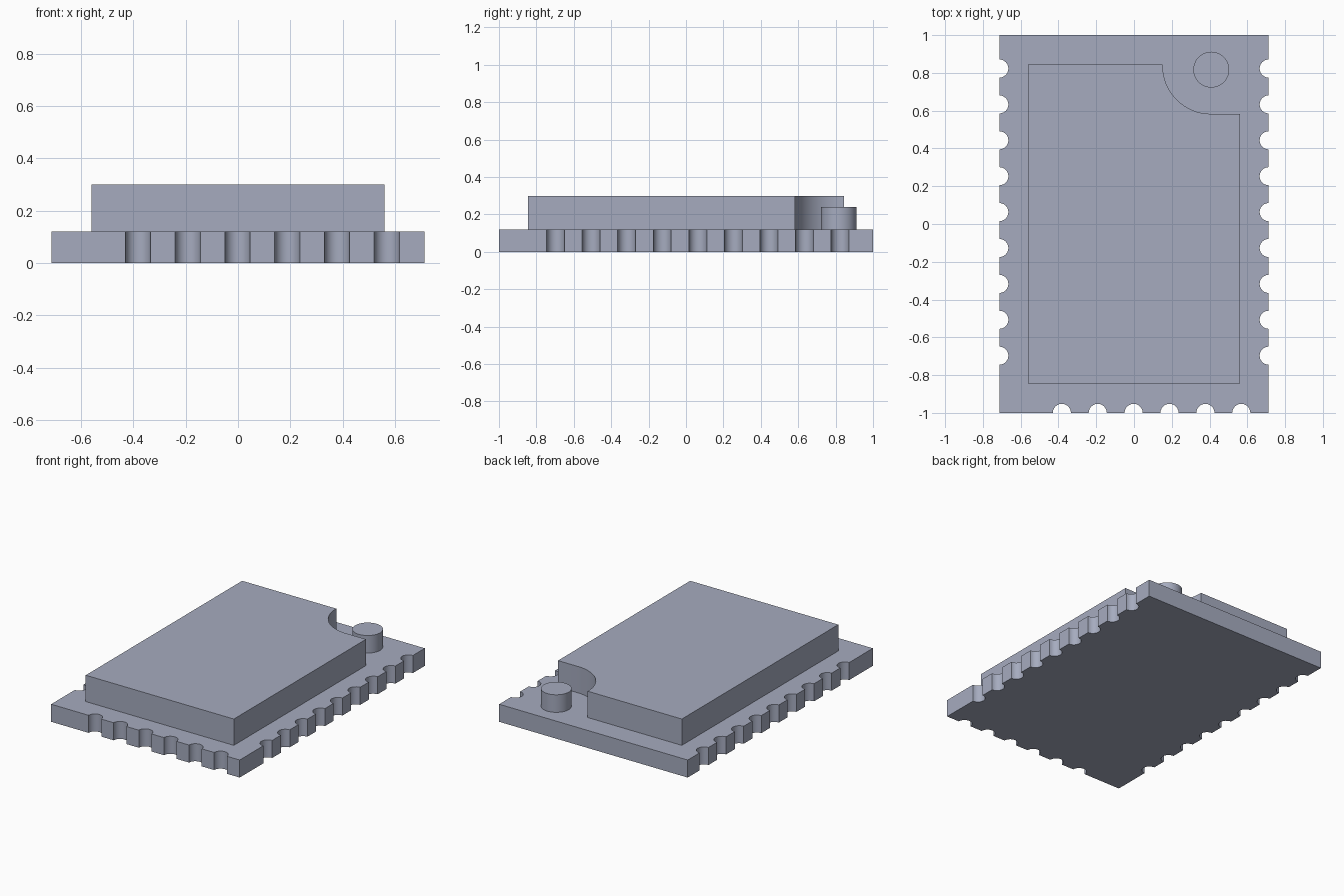
import bpy
import bmesh
from math import cos, sin, radians

cube = bpy.data.objects.get("Cube")
if cube:
    bpy.data.objects.remove(cube, do_unlink=True)

# Single flat colour
COLOUR = (0.38, 0.41, 0.52, 1.0)
grey = bpy.data.materials.new("blue_grey")
grey.use_nodes = True
grey.diffuse_color = COLOUR
grey.node_tree.nodes["Principled BSDF"].inputs["Base Color"].default_value = COLOUR


def arc(cx, cy, r, start, end, steps):
    """Points on an arc, angles in degrees."""
    angles = [radians(start + (end - start) * i / steps) for i in range(steps + 1)]
    return [(cx + r * cos(a), cy + r * sin(a)) for a in angles]


def extrude_profile(name, points, z0, z1):
    """Solid from a counter-clockwise outline between two heights."""
    bm = bmesh.new()
    base = bm.faces.new([bm.verts.new((x, y, z0)) for x, y in points])
    top = bmesh.ops.extrude_face_region(bm, geom=[base], use_keep_orig=True)
    verts = [v for v in top["geom"] if isinstance(v, bmesh.types.BMVert)]
    bmesh.ops.translate(bm, verts=verts, vec=(0, 0, z1 - z0))
    bmesh.ops.recalc_face_normals(bm, faces=bm.faces)
    mesh = bpy.data.meshes.new(name)
    bm.to_mesh(mesh)
    bm.free()
    mesh.materials.append(grey)
    obj = bpy.data.objects.new(name, mesh)
    bpy.context.collection.objects.link(obj)
    bpy.ops.object.select_all(action='DESELECT')
    obj.select_set(True)
    bpy.context.view_layer.objects.active = obj
    bpy.ops.object.shade_smooth_by_angle(angle=radians(30))
    return obj


# Circuit board with half-round notches on the front and both sides
W, L, BOARD_TOP = 0.713, 1.0, 0.12
PITCH, NOTCH = 0.19, 0.048
side_ys = [-0.697 + PITCH * i for i in range(9)]
front_xs = [-0.382 + PITCH * i for i in range(6)]

outline = [(-W, -L)]
for x in front_xs:
    outline += arc(x, -L, NOTCH, 180, 0, 12)
outline.append((W, -L))
for y in side_ys:
    outline += arc(W, y, NOTCH, 270, 90, 12)
outline += [(W, L), (-W, L)]
for y in reversed(side_ys):
    outline += arc(-W, y, NOTCH, 90, -90, 12)
extrude_profile("board", outline, 0, BOARD_TOP)

# Shield can with a rounded cut-out at the back left corner
SX, SY = 0.56, 0.845
shield = [(-SX, -SY), (SX, -SY), (SX, 0.583)]
shield += arc(0.407, 0.838, 0.255, 270, 180, 16)
shield += [(0.152, SY), (-SX, SY)]
extrude_profile("shield_can", shield, BOARD_TOP, 0.30)

# Round connector post in the cut-out
extrude_profile("connector_post", arc(0.409, 0.817, 0.095, 0, 350, 35), BOARD_TOP, 0.24)
